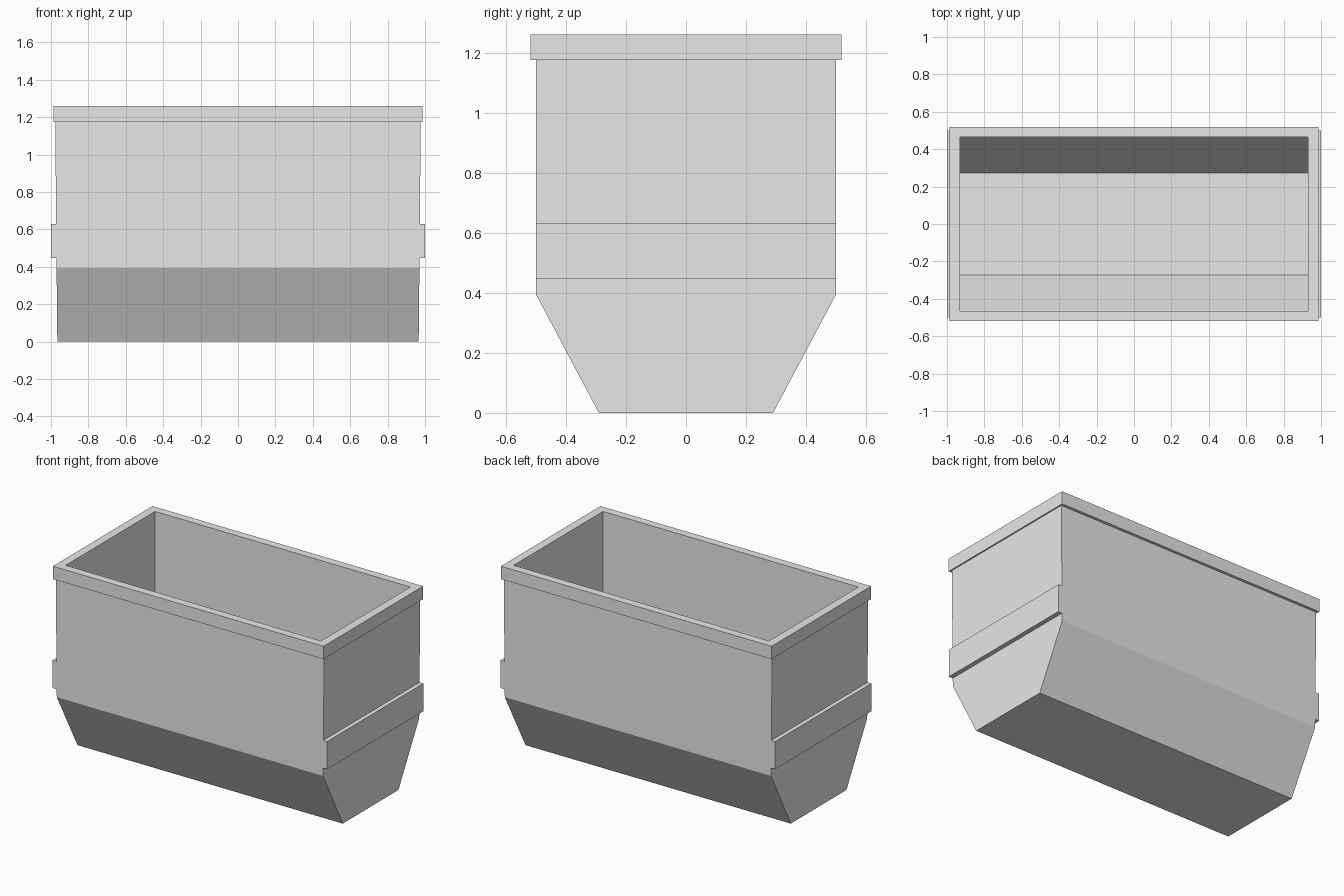
import bpy
import bmesh

cube = bpy.data.objects.get("Cube")
if cube:
    bpy.data.objects.remove(cube, do_unlink=True)

# Single plain grey for all parts
grey = bpy.data.materials.new("light_grey")
grey.use_nodes = True
colour = (0.8, 0.8, 0.8, 1.0)
grey.diffuse_color = colour
grey.node_tree.nodes["Principled BSDF"].inputs["Base Color"].default_value = colour


def loft(name, rings, closed=False, centre_x=0.0):
    """Join rectangles (half x, half y, z) in order; cap the ends or close the loop."""
    bm = bmesh.new()
    corners = ((-1, -1), (1, -1), (1, 1), (-1, 1))
    loops = [[bm.verts.new((centre_x + sx * hx, sy * hy, z)) for sx, sy in corners]
             for hx, hy, z in rings]
    pairs = list(zip(loops, loops[1:]))
    if closed:
        pairs.append((loops[-1], loops[0]))
    else:
        bm.faces.new(loops[0][::-1])
        bm.faces.new(loops[-1])
    for a, b in pairs:
        for i in range(4):
            j = (i + 1) % 4
            bm.faces.new((a[i], a[j], b[j], b[i]))
    bmesh.ops.recalc_face_normals(bm, faces=bm.faces)
    mesh = bpy.data.meshes.new(name)
    bm.to_mesh(mesh)
    bm.free()
    mesh.materials.append(grey)
    obj = bpy.data.objects.new(name, mesh)
    bpy.context.collection.objects.link(obj)
    return obj


RIM_Z, TOP_Z = 1.175, 1.26
IN_X, IN_Y = 0.93, 0.465

# Hollow hopper: up the outside, over the lip, down the inside to the floor
loft("hopper_body", [
    (0.966, 0.29, 0), (0.97, 0.5, 0.395), (0.977, 0.5, RIM_Z),
    (IN_X, IN_Y, RIM_Z), (IN_X, IN_Y, 0.405), (IN_X, 0.273, 0.04)])

# Raised rim around the opening
loft("top_rim", [
    (0.986, 0.518, RIM_Z), (0.986, 0.518, TOP_Z),
    (IN_X, IN_Y, TOP_Z), (IN_X, IN_Y, RIM_Z)], closed=True)

# Horizontal bars across both ends
for side, sign in (("left", 1), ("right", -1)):
    loft(side + "_end_bar", [(0.02, 0.5, 0.447), (0.02, 0.5, 0.63)],
         centre_x=sign * 0.98)
